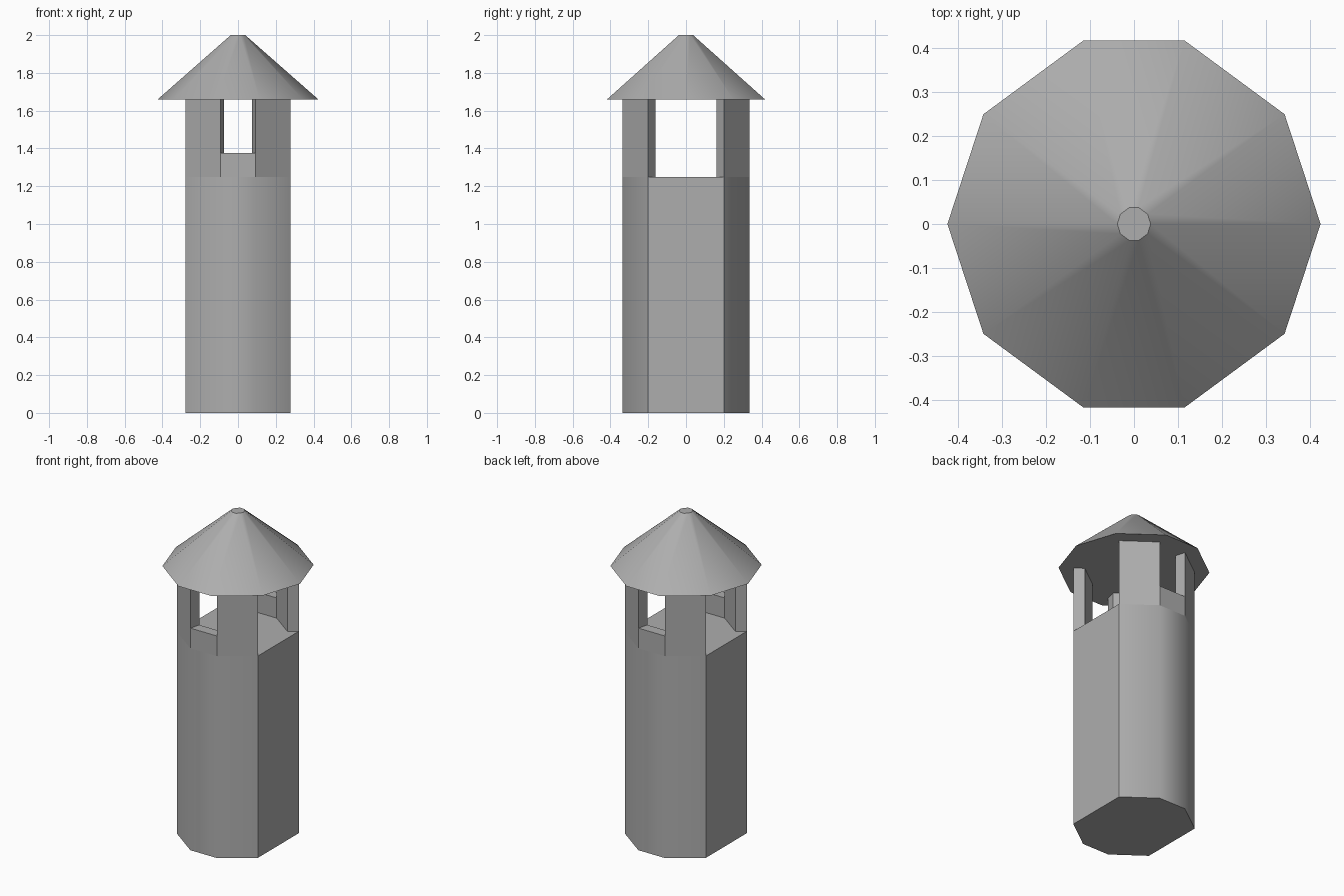
import bpy, bmesh, math

if "Cube" in bpy.data.objects:
    bpy.data.objects.remove(bpy.data.objects["Cube"])

FLOOR, EAVES, TOP = 1.25, 1.66, 2.0
INNER = 0.81                      # inner wall as a fraction of the outer wall
A, B = (0.277, 0.2), (0.092, 0.335)   # outer corners in the +x +y quarter

# Mid-grey stone shared by all parts
stone = bpy.data.materials.new("stone")
stone.diffuse_color = (0.42, 0.42, 0.42, 1)
stone.use_nodes = True
stone.node_tree.nodes["Principled BSDF"].inputs["Base Color"].default_value = stone.diffuse_color


def loft(name, bottom, z0, top, z1, smooth=None):
    """Closed solid between two matching outlines."""
    bm = bmesh.new()
    lo = [bm.verts.new((x, y, z0)) for x, y in bottom]
    hi = [bm.verts.new((x, y, z1)) for x, y in top]
    n = len(lo)
    bm.faces.new(lo[::-1])
    bm.faces.new(hi)
    for i in range(n):
        j = (i + 1) % n
        bm.faces.new((lo[i], lo[j], hi[j], hi[i]))
    bmesh.ops.recalc_face_normals(bm, faces=bm.faces)
    mesh = bpy.data.meshes.new(name)
    bm.to_mesh(mesh)
    bm.free()
    mesh.materials.append(stone)
    ob = bpy.data.objects.new(name, mesh)
    bpy.context.collection.objects.link(ob)
    if smooth:
        bpy.ops.object.select_all(action='DESELECT')
        ob.select_set(True)
        bpy.context.view_layer.objects.active = ob
        bpy.ops.object.shade_smooth_by_angle(angle=math.radians(smooth))
    return ob


def flip(p, sx, sy, k=1.0):
    return (p[0] * sx * k, p[1] * sy * k)


# Solid eight-sided shaft with wide flat sides
shaft = [flip(A, 1, 1), flip(B, 1, 1), flip(B, -1, 1), flip(A, -1, 1),
         flip(A, -1, -1), flip(B, -1, -1), flip(B, 1, -1), flip(A, 1, -1)]
loft("tower_shaft", shaft, 0, shaft, FLOOR, smooth=40)

for sy, end in ((-1, "front"), (1, "back")):
    # Corner posts holding the roof
    for sx, side in ((-1, "left"), (1, "right")):
        post = [flip(A, sx, sy), flip(B, sx, sy),
                flip(B, sx, sy, INNER), flip(A, sx, sy, INNER)]
        loft(f"{end}_{side}_post", post, FLOOR, post, EAVES)
    # Low parapet between the posts
    wall = [flip(B, -1, sy), flip(B, 1, sy),
            flip(B, 1, sy, INNER), flip(B, -1, sy, INNER)]
    loft(f"{end}_parapet", wall, FLOOR, wall, 1.375)

# Ten-sided conical roof with a small flat tip
R = [(0.425, 0), (0.343, 0.25), (0.115, 0.418)]
eaves = [R[0], R[1], R[2], flip(R[2], -1, 1), flip(R[1], -1, 1),
         flip(R[0], -1, 1), flip(R[1], -1, -1), flip(R[2], -1, -1),
         flip(R[2], 1, -1), flip(R[1], 1, -1)]
tip = [flip(p, 1, 1, 0.09) for p in eaves]
loft("roof", eaves, EAVES, tip, TOP, smooth=40)
